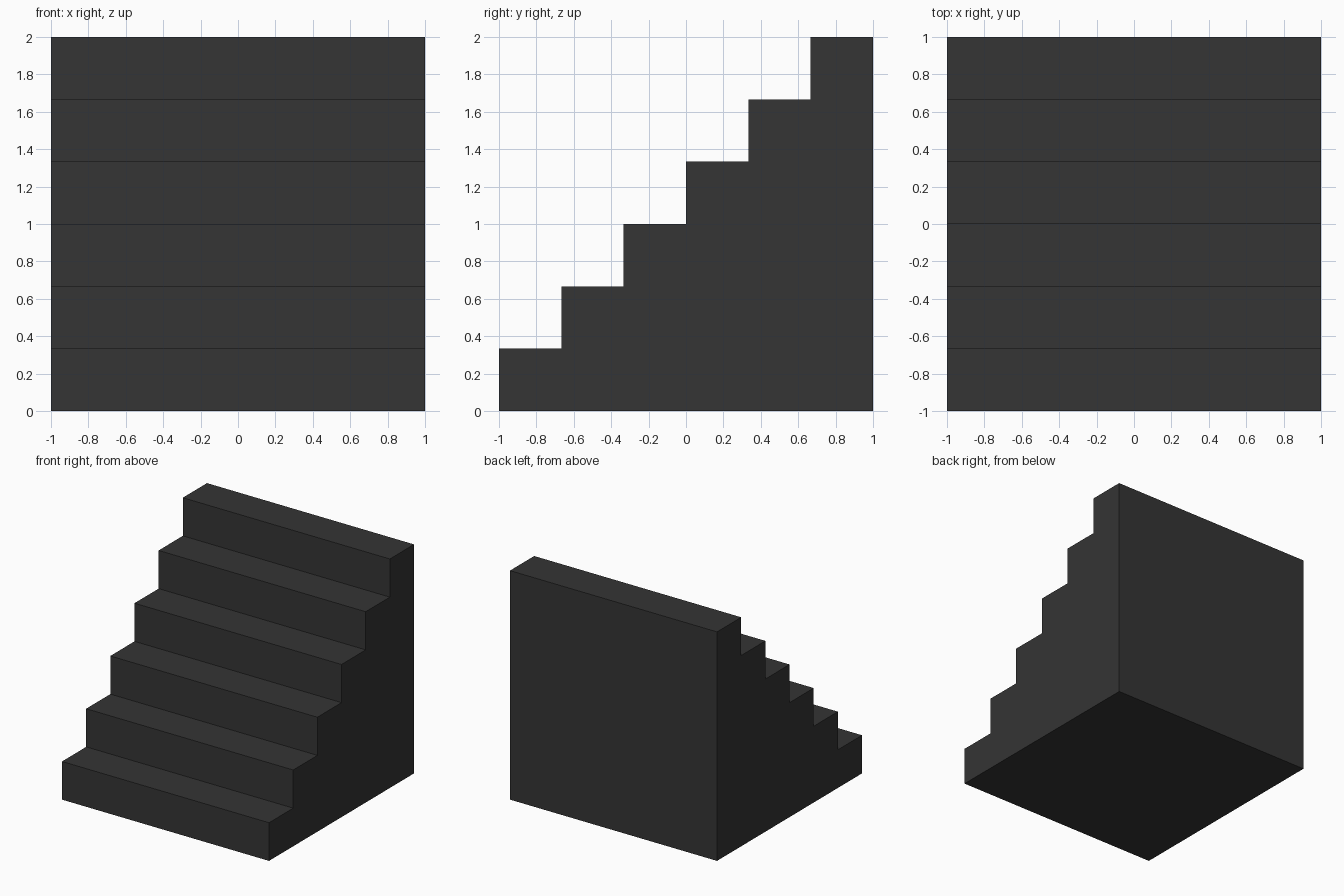
import bpy, bmesh

if "Cube" in bpy.data.objects:
    bpy.data.objects.remove(bpy.data.objects["Cube"])

STEPS = 6
SIZE = 2.0
step = SIZE / STEPS

# Dark grey material
dark = bpy.data.materials.new("dark grey")
dark.diffuse_color = (0.035, 0.035, 0.035, 1)
dark.use_nodes = True
dark.node_tree.nodes["Principled BSDF"].inputs["Base Color"].default_value = dark.diffuse_color

# Stair side profile in (y, z): risers and treads, then the back and base
profile = [(-1.0, 0.0)]
for i in range(STEPS):
    z = (i + 1) * step
    profile += [(-1 + i * step, z), (-1 + (i + 1) * step, z)]
profile.append((1.0, 0.0))

# Extrude the profile across the width
bm = bmesh.new()
side = bm.faces.new([bm.verts.new((-1, y, z)) for y, z in profile])
ext = bmesh.ops.extrude_face_region(bm, geom=[side], use_keep_orig=True)
moved = [g for g in ext["geom"] if isinstance(g, bmesh.types.BMVert)]
bmesh.ops.translate(bm, verts=moved, vec=(SIZE, 0, 0))
bmesh.ops.recalc_face_normals(bm, faces=bm.faces)

# Staircase block
mesh = bpy.data.meshes.new("staircase")
bm.to_mesh(mesh)
bm.free()
mesh.materials.append(dark)
bpy.context.collection.objects.link(bpy.data.objects.new("staircase", mesh))
